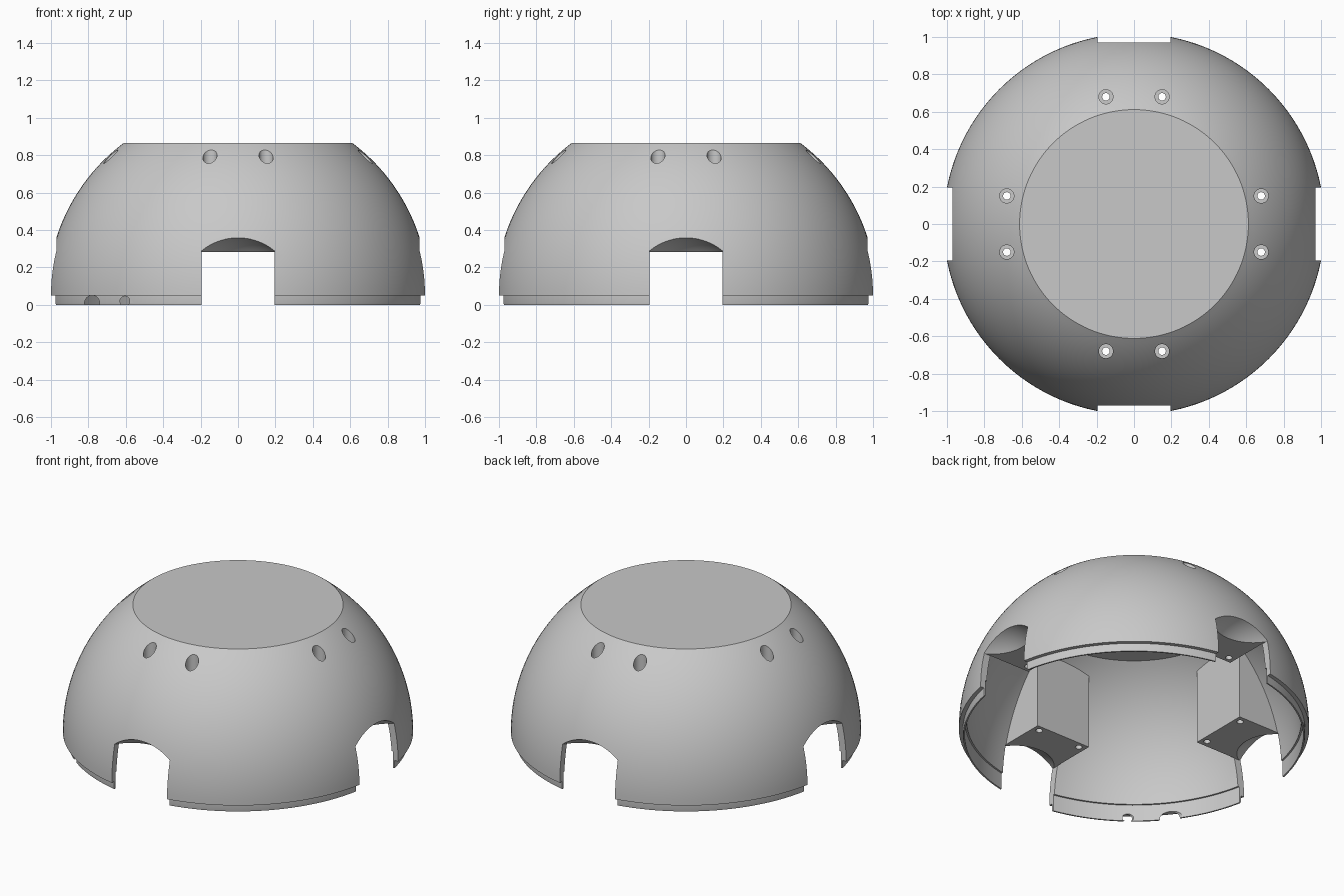
import bpy, bmesh, math
from mathutils import Matrix, Vector

old = bpy.data.objects.get("Cube")
if old:
    bpy.data.objects.remove(old, do_unlink=True)

R_OUT, R_IN, ZC = 1.019, 0.975, 0.05    # dome radii and centre height
TOP, CEILING = 0.865, 0.838             # flat cap, outside and inside
HALF, SLOT_TOP = 0.196, 0.283           # slot half width and height

grey = bpy.data.materials.new("light_grey")
grey.use_nodes = True
grey.diffuse_color = (0.58, 0.58, 0.58, 1)
grey.node_tree.nodes["Principled BSDF"].inputs["Base Color"].default_value = grey.diffuse_color


def finish(bm, name):
    bmesh.ops.recalc_face_normals(bm, faces=bm.faces)
    mesh = bpy.data.meshes.new(name)
    bm.to_mesh(mesh)
    bm.free()
    mesh.materials.append(grey)
    obj = bpy.data.objects.new(name, mesh)
    bpy.context.collection.objects.link(obj)
    return obj


def box(bm, lo, hi):
    lo, hi = Vector(lo), Vector(hi)
    mat = Matrix.Translation((lo + hi) / 2) @ Matrix.Diagonal((*(hi - lo), 1))
    bmesh.ops.create_cube(bm, size=1, matrix=mat)


def rod(bm, x, y, z0, z1, r):
    bmesh.ops.create_cone(bm, cap_ends=True, segments=32, radius1=r, radius2=r, depth=z1 - z0,
                          matrix=Matrix.Translation((x, y, (z0 + z1) / 2)))


def four_sides(bm):
    # Repeat the geometry at every quarter turn
    source = bm.verts[:] + bm.edges[:] + bm.faces[:]
    for k in range(1, 4):
        copy = bmesh.ops.duplicate(bm, geom=source)["geom"]
        bmesh.ops.rotate(bm, verts=[v for v in copy if isinstance(v, bmesh.types.BMVert)],
                         matrix=Matrix.Rotation(k * math.pi / 2, 3, 'Z'))


def combine(target, other, operation):
    mod = target.modifiers.new("cut", 'BOOLEAN')
    mod.operation, mod.solver, mod.object = operation, 'EXACT', other
    bpy.context.view_layer.objects.active = target
    bpy.ops.object.modifier_apply(modifier=mod.name)
    bpy.data.objects.remove(other, do_unlink=True)


def arc(r, z0, z1, n):
    a0, a1 = (math.asin((z - ZC) / r) for z in (z0, z1))
    angles = [a0 + (a1 - a0) * i / n for i in range(n + 1)]
    return [(r * math.cos(a), ZC + r * math.sin(a)) for a in angles]


# Hollow dome with a thin stepped lip, revolved from its section
profile = [(0, CEILING)] + arc(R_IN, CEILING, 0.105, 24)
profile += [(0.984, 0.105), (0.984, 0), (0.993, 0), (0.995, 0.01), (0.995, 0.05)]
profile += arc(R_OUT, 0.05, TOP, 28) + [(0, TOP)]
bm = bmesh.new()
points = [bm.verts.new((x, 0, z)) for x, z in profile]
edges = [bm.edges.new(pair) for pair in zip(points, points[1:])]
bmesh.ops.spin(bm, geom=points + edges, cent=(0, 0, 0), axis=(0, 0, 1),
               angle=2 * math.pi, steps=128, use_duplicate=False)
bmesh.ops.remove_doubles(bm, verts=bm.verts, dist=0.0005)
dome = finish(bm, "dome_shell")

# Inner mounting blocks, rounded off inside the wall
bm = bmesh.new()
box(bm, (-0.194, 0.64, 0.2), (0.194, 1.1, 0.85))
four_sides(bm)
blocks = finish(bm, "mounting_blocks")
bm = bmesh.new()
bmesh.ops.create_uvsphere(bm, u_segments=96, v_segments=48, radius=0.998,
                          matrix=Matrix.Translation((0, 0, ZC)))
combine(blocks, finish(bm, "block_trim"), 'INTERSECT')
combine(dome, blocks, 'UNION')

# Rectangular slots in the rim
bm = bmesh.new()
box(bm, (-HALF, 0.5, -0.1), (HALF, 1.2, SLOT_TOP))
four_sides(bm)
combine(dome, finish(bm, "slot_cutter"), 'DIFFERENCE')

# Ball-shaped hollows above the slots
bm = bmesh.new()
bmesh.ops.create_uvsphere(bm, u_segments=64, v_segments=48, radius=0.327,
                          matrix=Matrix.Translation((0, 1.08, ZC)))
for side in (-1, 1):
    cut = bmesh.ops.bisect_plane(bm, geom=bm.verts[:] + bm.edges[:] + bm.faces[:],
                                 plane_co=(side * HALF, 0, 0), plane_no=(side, 0, 0),
                                 clear_outer=True)["geom_cut"]
    bmesh.ops.holes_fill(bm, edges=[e for e in cut if isinstance(e, bmesh.types.BMEdge)])
four_sides(bm)
combine(dome, finish(bm, "hollow_cutter"), 'DIFFERENCE')

# Screw holes with wider counterbores
for name, radius, bottom in (("screw_hole", 0.02, 0.1), ("counterbore", 0.038, 0.7)):
    bm = bmesh.new()
    for x in (-0.15, 0.15):
        rod(bm, x, 0.68, bottom, 1, radius)
    four_sides(bm)
    combine(dome, finish(bm, name), 'DIFFERENCE')

# Two cable notches in the lip
bm = bmesh.new()
rod(bm, -0.78, 0.01, 0.35, 0.75, 0.04)
rod(bm, -0.605, 0.02, 0.55, 0.95, 0.026)
bmesh.ops.rotate(bm, verts=bm.verts, matrix=Matrix.Rotation(math.pi / 2, 3, 'X'))
combine(dome, finish(bm, "notch_cutter"), 'DIFFERENCE')

bpy.ops.object.select_all(action='DESELECT')
dome.select_set(True)
bpy.context.view_layer.objects.active = dome
bpy.ops.object.shade_smooth_by_angle(angle=math.radians(25))
